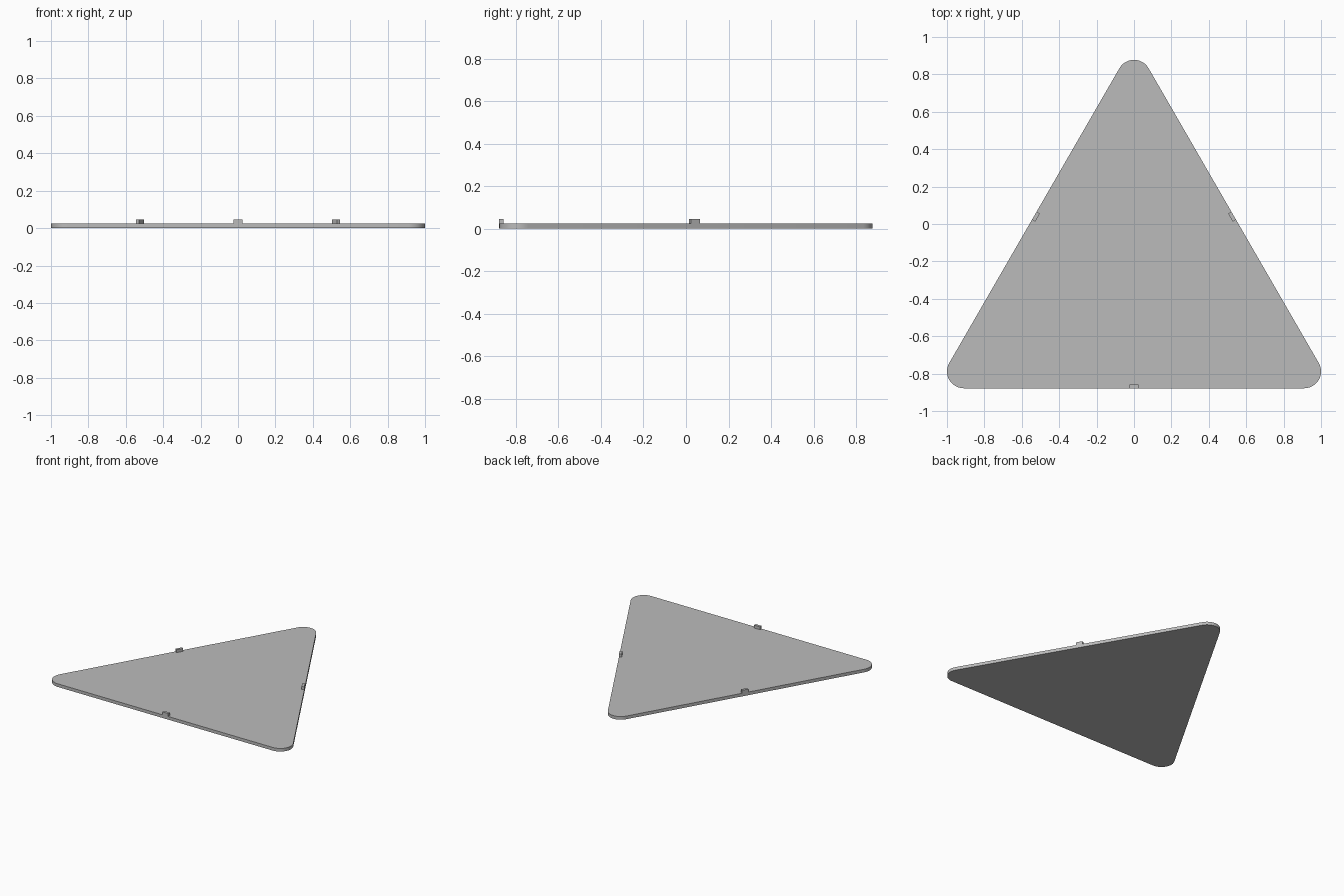
import bpy, bmesh
from math import sin, cos, pi, radians
from mathutils import Matrix, Vector

cube = bpy.data.objects.get("Cube")
if cube:
    bpy.data.objects.remove(cube, do_unlink=True)

RADIUS = 0.09          # corner rounding
REACH = 1.0508         # triangle centre to each corner's arc centre
CENTRE_Y = -0.263
THICK = 0.024
STEPS = 12

grey = bpy.data.materials.new("grey")
grey.use_nodes = True
colour = (0.5, 0.5, 0.5, 1)
grey.diffuse_color = colour
grey.node_tree.nodes["Principled BSDF"].inputs["Base Color"].default_value = colour


def add_object(name, bm):
    bmesh.ops.recalc_face_normals(bm, faces=bm.faces)
    mesh = bpy.data.meshes.new(name)
    bm.to_mesh(mesh)
    bm.free()
    mesh.materials.append(grey)
    obj = bpy.data.objects.new(name, mesh)
    bpy.context.collection.objects.link(obj)
    return obj


# Plate: rounded triangle outline, extruded upward
bm = bmesh.new()
outline = []
for corner in range(3):
    mid = pi / 2 + corner * 2 * pi / 3
    for i in range(STEPS + 1):
        a = mid + (i / STEPS - 0.5) * 2 * pi / 3
        outline.append(bm.verts.new((REACH * cos(mid) + RADIUS * cos(a),
                                     CENTRE_Y + REACH * sin(mid) + RADIUS * sin(a), 0)))
base = bm.faces.new(outline)
top = bmesh.ops.extrude_face_region(bm, geom=[base], use_keep_orig=True)
bmesh.ops.translate(bm, vec=(0, 0, THICK),
                    verts=[v for v in top["geom"] if isinstance(v, bmesh.types.BMVert)])
plate = add_object("triangle_plate", bm)
bpy.context.view_layer.objects.active = plate
plate.select_set(True)
bpy.ops.object.shade_smooth_by_angle(angle=radians(30))

# Tabs: one small block flush with the middle of each edge
TAB = Vector((0.05, 0.02, 0.036))
edge = REACH / 2 + RADIUS
for i, name in enumerate(("front_tab", "left_tab", "right_tab")):
    bm = bmesh.new()
    bmesh.ops.create_cube(bm, size=1)
    bmesh.ops.scale(bm, vec=TAB, verts=bm.verts)
    bmesh.ops.translate(bm, vec=(0, TAB.y / 2 - edge, 0.01 + TAB.z / 2), verts=bm.verts)
    place = Matrix.Translation((0, CENTRE_Y, 0)) @ Matrix.Rotation(i * 2 * pi / 3, 4, "Z")
    bmesh.ops.transform(bm, matrix=place, verts=bm.verts)
    add_object(name, bm)
